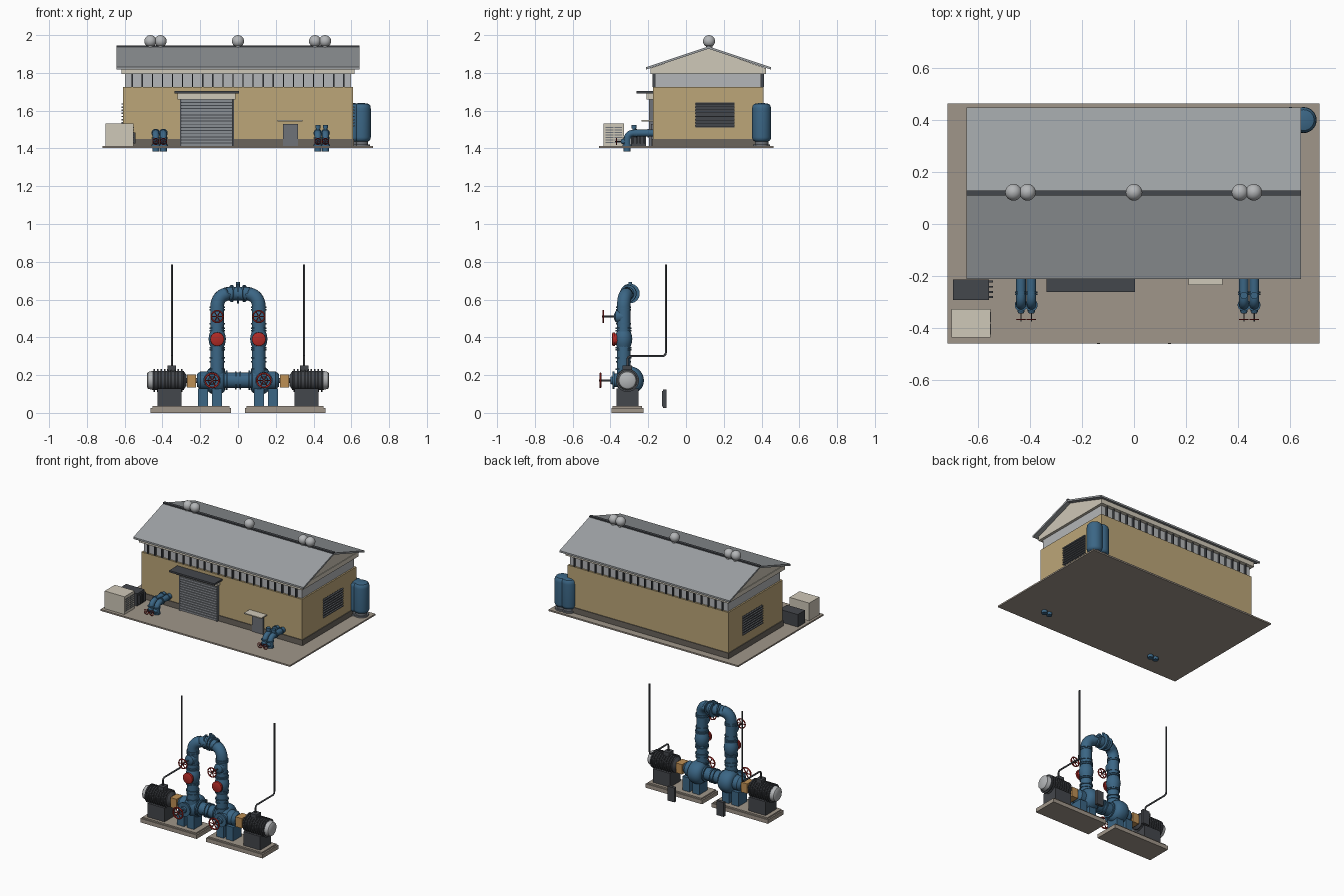
import bpy, bmesh, math
from mathutils import Vector, Matrix

if "Cube" in bpy.data.objects:
    bpy.data.objects.remove(bpy.data.objects["Cube"])

def mat(name, hexa):
    m = bpy.data.materials.new(name)
    c = [int(hexa[i:i + 2], 16) / 255 for i in (0, 2, 4)]
    m.diffuse_color = [((v + 0.055) / 1.055) ** 2.4 if v > 0.04 else v / 12.92 for v in c] + [1]
    m.use_nodes = True
    m.node_tree.nodes["Principled BSDF"].inputs["Base Color"].default_value = m.diffuse_color
    return m

BLUE, RED, DARK = mat("blue", "3B6685"), mat("red", "B02A26"), mat("dark", "44474C")
TAN, CREAM, CONC = mat("tan", "BCA678"), mat("cream", "CFC8B8"), mat("concrete", "A0968A")
GREY, ROOF, PLINTH = mat("grey", "B4B6B8"), mat("roof", "9DA1A4"), mat("plinth", "6B655C")
STEEL, ORANGE, SHUT = mat("steel", "6E7278"), mat("orange", "BE9055"), mat("shutter", "8A8E94")

def finish(name, bm, m, smooth=True):
    bmesh.ops.recalc_face_normals(bm, faces=bm.faces)
    me = bpy.data.meshes.new(name)
    bm.to_mesh(me)
    bm.free()
    if smooth:
        me.shade_smooth()
        me.set_sharp_from_angle(angle=math.radians(35))
    me.materials.append(m)
    ob = bpy.data.objects.new(name, me)
    bpy.context.collection.objects.link(ob)
    return ob

def box(name, x0, x1, y0, y1, z0, z1, m):
    bm = bmesh.new()
    mx = Matrix.Translation(((x0 + x1) / 2, (y0 + y1) / 2, (z0 + z1) / 2)) @ Matrix.Diagonal(
        (abs(x1 - x0), abs(y1 - y0), abs(z1 - z0), 1))
    bmesh.ops.create_cube(bm, size=1, matrix=mx)
    return finish(name, bm, m, False)

def lathe(name, origin, axis, profile, m, n=28):
    """Revolve (distance, radius) pairs around an axis."""
    bm = bmesh.new()
    q = Vector(axis).to_track_quat('Z', 'Y')
    rings = [[bm.verts.new(Vector(origin) + q @ Vector((r * math.cos(a), r * math.sin(a), t)))
              for a in [2 * math.pi * i / n for i in range(n)]] for t, r in profile]
    for a, b in zip(rings, rings[1:]):
        for i in range(n):
            bm.faces.new((a[i], a[(i + 1) % n], b[(i + 1) % n], b[i]))
    bm.faces.new(rings[0])
    bm.faces.new(rings[-1])
    return finish(name, bm, m)

def disc(name, c, axis, r, h, m):
    return lathe(name, Vector(c) - Vector(axis).normalized() * h / 2, axis, [(0, r), (h, r)], m)

def prism(name, pts, x0, x1, m):
    """Extrude a (y, z) outline along x."""
    bm = bmesh.new()
    f = bm.faces.new([bm.verts.new((x0, y, z)) for y, z in pts])
    g = bmesh.ops.extrude_face_region(bm, geom=[f])['geom']
    bmesh.ops.translate(bm, verts=[v for v in g if isinstance(v, bmesh.types.BMVert)], vec=(x1 - x0, 0, 0))
    return finish(name, bm, m, False)

def pipe(name, pts, r, bend, m):
    """Round tube along a polyline with rounded corners."""
    P = [Vector(p) for p in pts]
    path = [P[0]]
    for a, b, c in zip(P, P[1:], P[2:]):
        s, e = b + (a - b).normalized() * bend, b + (c - b).normalized() * bend
        for i in range(9):
            t = i / 8
            w = 2 * t * (1 - t) * 0.85
            path.append((s * (1 - t) ** 2 + b * w + e * t * t) / ((1 - t) ** 2 + w + t * t))
    path.append(P[-1])
    cu = bpy.data.curves.new(name, 'CURVE')
    cu.dimensions, cu.bevel_depth, cu.bevel_resolution, cu.use_fill_caps = '3D', r, 5, True
    sp = cu.splines.new('POLY')
    sp.points.add(len(path) - 1)
    for k, p in zip(sp.points, path):
        k.co = (*p, 1)
    sp.use_smooth = True
    cu.materials.append(m)
    ob = bpy.data.objects.new(name, cu)
    bpy.context.collection.objects.link(ob)

def handwheel(name, x, y, z, r, stem):
    bpy.ops.mesh.primitive_torus_add(location=(x, y, z), rotation=(math.pi / 2, 0, 0), major_radius=r,
                                     minor_radius=r * 0.13, major_segments=24, minor_segments=8)
    ob = bpy.context.object
    ob.name = name
    ob.data.materials.append(RED)
    ob.data.shade_smooth()
    for i in range(3):
        a = math.pi * i / 3
        d = Vector((math.cos(a), 0, math.sin(a)))
        disc(name + "_spoke", (x, y, z), d, r * 0.09, 2 * r, RED)
    lathe(name + "_stem", (x, y - 0.008, z), (0, 1, 0), [(0, r * .14), (stem, r * .14)], DARK, 12)

# ---------- building ----------
box("ground_slab", -.718, .715, -.46, .463, 1.402, 1.412, CONC)
box("plinth", -.613, .613, -.18, .415, 1.41, 1.45, PLINTH)
box("walls", -.608, .608, -.175, .41, 1.41, 1.725, TAN)
box("clerestory", -.598, .598, -.163, .398, 1.72, 1.8, GREY)
for i in range(22):
    x = -.56 + i * 1.12 / 21
    box("clerestory_fin_front", x - .003, x + .003, -.178, -.16, 1.725, 1.797, DARK)
    box("clerestory_fin_back", x - .003, x + .003, .395, .413, 1.725, 1.797, DARK)
box("eave_beam", -.616, .616, -.188, .423, 1.794, 1.825, CREAM)
prism("gable", [(-.188, 1.824), (.423, 1.824), (.118, 1.93)], -.612, .612, CREAM)
for s, n in ((-1, "front"), (1, "back")):
    prism("roof_" + n, [(.119, 1.928), (.119, 1.94), (.119 + s * .33, 1.83), (.119 + s * .33, 1.818)], -.644, .642, ROOF)
box("ridge_cap", -.644, .642, .109, .129, 1.932, 1.945, DARK)
for x in (-.464, -.41, 0, .408, .461):
    lathe("vent_neck", (x, .122, 1.93), (0, 0, 1), [(0, .017), (.03, .017)], GREY)
    lathe("roof_vent", (x, .122, 1.968), (0, 0, 1),
          [(-.032 * math.cos(math.pi * i / 12), max(.0005, .032 * math.sin(math.pi * i / 12))) for i in range(13)], GREY)

# end wall louvres
for s in (-1, 1):
    box("louvre_back", s * .6, s * .609, .05, .256, 1.51, 1.642, DARK)
    for i in range(8):
        z = 1.516 + i * .0165
        box("louvre_slat", s * .606, s * .618, .048, .258, z, z + .007, STEEL)

# roller shutter and small door
box("shutter", -.302, -.03, -.185, -.17, 1.41, 1.665, DARK)
for i in range(15):
    z = 1.414 + i * .0166
    box("shutter_slat", -.3, -.032, -.191, -.18, z, z + .012, SHUT)
for x in (-.308, -.03):
    box("shutter_guide", x, x + .008, -.195, -.17, 1.41, 1.66, STEEL)
box("shutter_housing", -.32, -.012, -.21, -.17, 1.66, 1.692, CREAM)
box("shutter_canopy", -.337, .004, -.262, -.17, 1.692, 1.704, DARK)
box("door", .237, .318, -.186, -.17, 1.41, 1.53, STEEL)
box("door_canopy", .21, .341, -.235, -.17, 1.543, 1.55, CREAM)

# tanks at the back corner
for x in (.603, .653):
    lathe("tank", (x, .4, 1.435), (0, 0, 1), [(0, .03), (.005, .042), (.015, .049), (.025, .05), (.175, .05),
                                             (.19, .048), (.2, .04), (.204, .025), (.205, .004)], BLUE, 32)
    lathe("tank_stand", (x, .4, 1.41), (0, 0, 1), [(0, .046), (.012, .046), (.012, .036), (.03, .036)], STEEL)

# cabinet and cooler at the left
box("cabinet", -.702, -.553, -.437, -.328, 1.41, 1.533, CREAM)
for i in range(7):
    for y in (-.425, -.378):
        box("cabinet_louvre", -.556, -.55, y, y + .04, 1.43 + i * .013, 1.435 + i * .013, STEEL)
box("cooler", -.696, -.558, -.292, -.213, 1.41, 1.497, DARK)
for i in range(4):
    y = -.285 + i * .02
    box("cooler_fin", -.56, -.543, y, y + .007, 1.425, 1.485, DARK)

# outlet valves in front of the wall
for cx, caps in ((-.415, False), (.443, True)):
    for d in (-.02, .02):
        x = cx + d
        pipe("outlet_pipe", [(x, -.17, 1.481), (x, -.312, 1.481), (x, -.312, 1.384)], .0185, .035, BLUE)
        for y in (-.2, -.262, -.27):
            disc("outlet_flange", (x, y, 1.481), (0, 1, 0), .023, .006, BLUE)
        for z in (1.455, 1.417):
            disc("outlet_flange", (x, -.312, z), (0, 0, 1), .024, .006, BLUE)
        lathe("outlet_bonnet", (x, -.345, 1.437), (0, 1, 0), [(0, .009), (.008, .014), (.03, .015)], BLUE)
        handwheel("outlet_wheel", x, -.368, 1.437, .0165, .04)
        if caps:
            lathe("air_valve", (x, -.275, 1.49), (0, 0, 1), [(0, .009), (.015, .009), (.015, .014), (.033, .014)], BLUE)

# ---------- pump set ----------
Y = -.31
for s in (-1, 1):
    box("pump_base", s * .462, s * .036, -.395, -.225, 0, .027, CONC)
    box("pump_base_top", s * .452, s * .046, -.388, -.232, .027, .036, CONC)
    # motor with cooling ribs
    prof = [(0, .05)]
    for i in range(9):
        t = .006 + i * .018
        prof += [(t, .051), (t, .061), (t + .008, .061), (t + .008, .051)]
    prof += [(.165, .051), (.175, .035), (.18, .03)]
    lathe("motor", (s * .453, Y, .172), (-s, 0, 0), prof, DARK, 32)
    lathe("motor_fan_cover", (s * .482, Y, .172), (-s, 0, 0), [(0, .036), (.006, .045), (.03, .05)], GREY)
    box("motor_pedestal", s * .425, s * .298, -.368, -.252, .034, .13, DARK)
    box("terminal_box", s * .372, s * .328, -.335, -.285, .22, .25, DARK)
    pipe("cable_conduit", [(s * .35, Y, .24), (s * .35, Y, .3), (s * .35, -.107, .3), (s * .35, -.107, .785)], .0055, .02, DARK)
    disc("shaft", (s * .24, Y, .172), (1, 0, 0), .014, .13, STEEL)
    box("coupling_guard", s * .27, s * .222, -.345, -.275, .135, .202, ORANGE)
    box("control_panel", s * .212, s * .16, -.122, -.102, .027, .125, DARK)
    box("control_panel_door", s * .207, s * .165, -.127, -.12, .035, .115, DARK)

    # pump casing, feet and suction pipe
    lathe("pump_casing", (s * .165, -.297, .172), (-s, 0, 0), [(0, .045), (.008, .06), (.022, .07), (.04, .074), (.06, .074),
                                                              (.078, .07), (.092, .06), (.1, .045)], BLUE, 36)
    lathe("pump_bearing", (s * .218, Y, .172), (-s, 0, 0), [(0, .032), (.012, .042), (.02, .048), (.06, .048)], BLUE)
    for x in (.212, .138):
        box("pump_foot", s * x, s * (x - .053), -.355, -.265, .034, .13, BLUE)
    for x, r in ((.073, .052), (.06, .052), (.012, .048)):
        disc("suction_flange", (s * x, Y, .172), (1, 0, 0), r, .009, BLUE)
    lathe("suction_valve_bonnet", (s * .137, -.4, .172), (0, 1, 0), [(0, .018), (.01, .022), (.01, .046), (.022, .046),
                                                                    (.022, .036), (.08, .036)], BLUE)
    handwheel("suction_wheel", s * .137, -.453, .172, .037, .07)

    # riser
    x, yr = s * .11, -.33
    for z, r in ((.232, .042), (.27, .04), (.292, .042), (.335, .042), (.346, .042), (.436, .042), (.447, .042),
                 (.472, .04), (.545, .04), (.558, .04)):
        disc("riser_flange", (x, yr, z), (0, 0, 1), r, .008, BLUE)
    lathe("check_valve", (x, yr, .346), (0, 0, 1), [(0, .034), (.02, .042), (.045, .046), (.07, .042), (.09, .034)], BLUE)
    lathe("check_valve_cover", (x, -.392, .39), (0, 1, 0), [(0, .028), (.004, .036), (.016, .037), (.016, .03), (.05, .03)], RED)
    lathe("gate_valve", (x, -.38, .51), (0, 1, 0), [(0, .014), (.008, .03), (.02, .034), (.05, .036)], BLUE)
    handwheel("gate_wheel", x, -.438, .51, .031, .07)
    d = Vector((-s * .11, .035, 0)).normalized()
    disc("arch_flange", Vector((0, -.295, .632)) - d * .035, d, .045, .008, BLUE)
disc("suction_pipe", (0, Y, .172), (1, 0, 0), .041, .26, BLUE)
disc("arch_joint", (0, -.297, .632), (1, 0, 0), .052, .012, BLUE)
lathe("arch_vent", (0, -.295, .66), (0, 0, 1), [(0, .01), (.032, .01)], BLUE, 16)
pipe("discharge_arch", [(-.11, -.33, .17), (-.11, -.33, .628), (0, -.295, .632), (.11, -.33, .628), (.11, -.33, .17)],
     .036, .065, BLUE)
